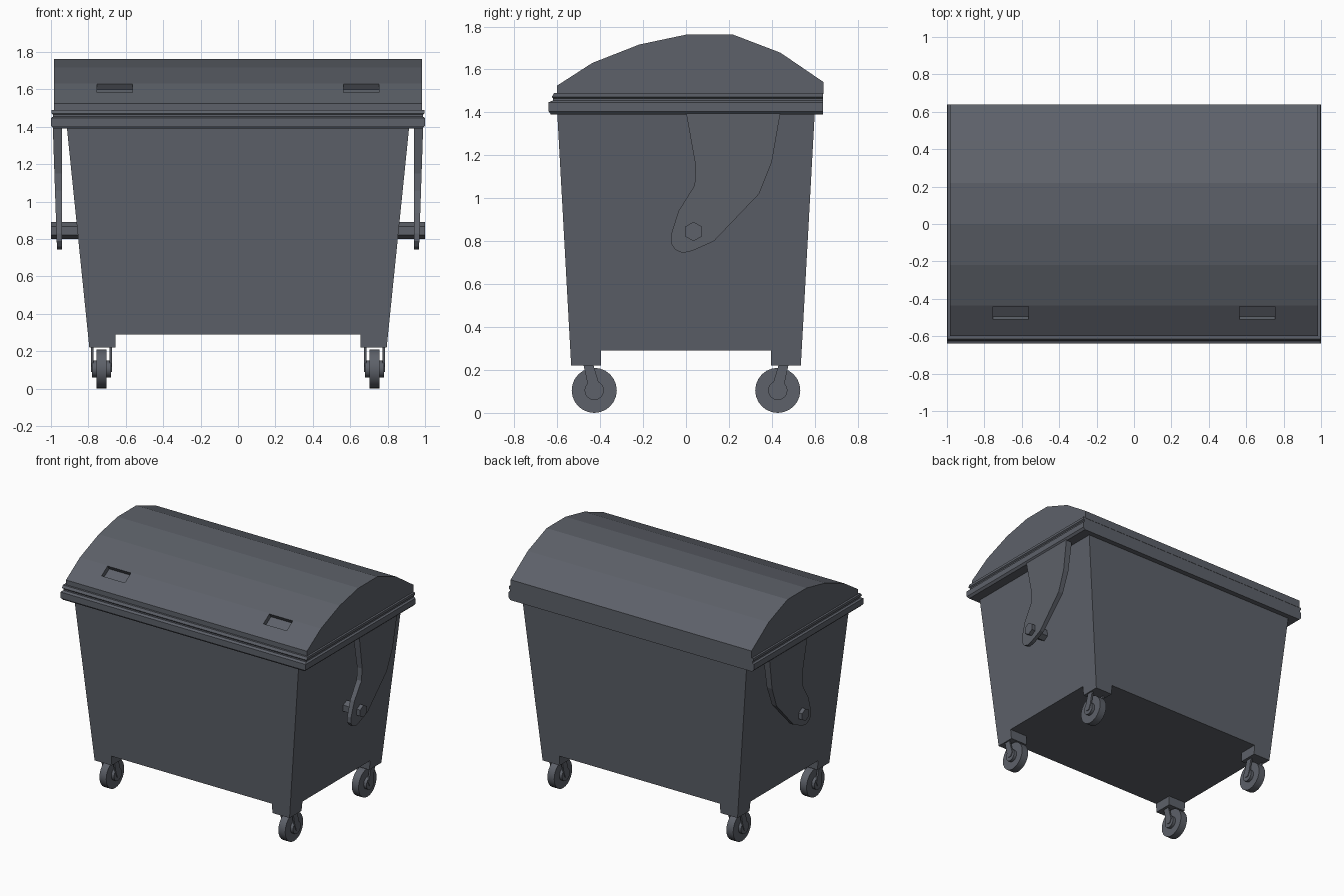
import bpy, bmesh, math
from mathutils import Matrix, Vector

if "Cube" in bpy.data.objects:
    bpy.data.objects.remove(bpy.data.objects["Cube"])

grey = bpy.data.materials.new("slate grey")
grey.diffuse_color = (0.11, 0.12, 0.142, 1)
grey.use_nodes = True
grey.node_tree.nodes["Principled BSDF"].inputs["Base Color"].default_value = grey.diffuse_color


def finish(name, bm):
    bmesh.ops.recalc_face_normals(bm, faces=bm.faces)
    me = bpy.data.meshes.new(name)
    bm.to_mesh(me)
    bm.free()
    me.materials.append(grey)
    ob = bpy.data.objects.new(name, me)
    bpy.context.collection.objects.link(ob)
    return ob


def prism(name, pts, x0, x1):
    """Extrude a (y, z) outline from x0 to x1; each x may be a function of z."""
    bm = bmesh.new()
    fx = [x if callable(x) else (lambda z, x=x: x) for x in (x0, x1)]
    a, b = [[bm.verts.new((f(z), y, z)) for y, z in pts] for f in fx]
    bm.faces.new(a)
    bm.faces.new(b)
    n = len(pts)
    for i in range(n):
        j = (i + 1) % n
        bm.faces.new((a[i], a[j], b[j], b[i]))
    return finish(name, bm)


def loft(name, rects):
    """Stack of rectangles (x0, x1, y0, y1, z), capped at both ends."""
    bm = bmesh.new()
    rings = [[bm.verts.new(p) for p in
              ((x0, y0, z), (x1, y0, z), (x1, y1, z), (x0, y1, z))]
             for x0, x1, y0, y1, z in rects]
    bm.faces.new(rings[0])
    bm.faces.new(rings[-1])
    for a, b in zip(rings, rings[1:]):
        for i in range(4):
            j = (i + 1) % 4
            bm.faces.new((a[i], a[j], b[j], b[i]))
    return finish(name, bm)


def circle(y, z, r, n):
    return [(y + r * math.sin(2 * math.pi * i / n), z + r * math.cos(2 * math.pi * i / n))
            for i in range(n)]


def half_x(z):
    return 0.795 + (z - 0.22) * 0.102


def half_y(z):
    return 0.535 + (z - 0.22) * 0.055


# Tapered container
loft("container_body", [(-half_x(z), half_x(z), -half_y(z), half_y(z), z) for z in (0.29, 1.42)])

# Stepped rim with a groove along the front and sides
rim = [(0.985, -0.63, 1.39), (1.0, -0.64, 1.405), (1.0, -0.64, 1.447), (0.988, -0.62, 1.455),
       (0.988, -0.62, 1.465), (0.998, -0.625, 1.472), (0.998, -0.615, 1.49)]
loft("rim", [(-x, x, y, 0.638, z) for x, y, z in rim])

# Faceted domed lid
lid = prism("lid", [(-0.60, 1.485), (-0.60, 1.525), (-0.437, 1.63), (-0.218, 1.716), (0, 1.762),
                    (0.22, 1.762), (0.44, 1.678), (0.597, 1.571), (0.64, 1.542), (0.64, 1.485)],
            -0.983, 0.983)

# Grip pockets cut square to the lower front panel
tilt = math.atan2(0.105, 0.163)
for side in (-1, 1):
    bm = bmesh.new()
    bmesh.ops.create_cube(bm, size=1, matrix=Matrix.Translation((side * 0.66, -0.476, 1.605))
                          @ Matrix.Rotation(tilt, 4, 'X') @ Matrix.Diagonal((0.19, 0.084, 0.066, 1)))
    cutter = finish("pocket_cutter", bm)
    cutter.hide_render = True
    mod = lid.modifiers.new("pocket", 'BOOLEAN')
    mod.object = cutter
    mod.operation = 'DIFFERENCE'
    mod.solver = 'EXACT'
    bpy.context.view_layer.objects.active = lid
    bpy.ops.object.modifier_apply(modifier=mod.name)
    bpy.data.objects.remove(cutter)

# Side lifting arms with hexagonal pins
arm = [(0.0, 1.40), (0.045, 1.15), (0.04, 1.06), (-0.035, 0.94), (-0.07, 0.83), (-0.07, 0.79),
       (-0.05, 0.76), (-0.015, 0.745), (0.03, 0.755), (0.13, 0.80), (0.34, 1.02), (0.40, 1.17),
       (0.44, 1.40)]
for side, tag in ((-1, "left"), (1, "right")):
    prism(tag + "_lifting_arm", arm, side * 0.94,
          lambda z, s=side: s * (0.968 + (z - 0.75) * 0.034))
    prism(tag + "_lifting_pin", circle(0.035, 0.845, 0.045, 6), side * 0.84, side * 1.0)

# Corner feet and castors
for sx, xt in ((-1, "left"), (1, "right")):
    for sy, yt in ((-1, "front"), (1, "back")):
        tag = yt + "_" + xt
        loft(tag + "_foot", [(sx * 0.655, sx * half_x(z), sy * 0.395, sy * half_y(z), z)
                             for z in (0.22, 0.295)])
        cy, cz = sy * 0.4275, 0.105
        for part, r, w in (("wheel", 0.105, 0.0275), ("hub", 0.045, 0.05)):
            ob = prism(tag + "_" + part, circle(cy, cz, r, 24), sx * 0.73 - w, sx * 0.73 + w)
            bpy.ops.object.select_all(action='DESELECT')
            ob.select_set(True)
            bpy.context.view_layer.objects.active = ob
            bpy.ops.object.shade_smooth_by_angle(angle=math.radians(35))
        # Slanted fork cheeks either side of the wheel
        fork = [(sy * y, z) for y, z in ((0.478, 0.225), (0.457, 0.13), (0.44, 0.09),
                                         (0.415, 0.09), (0.40, 0.12), (0.432, 0.225))]
        for e, name in ((-1, "inner"), (1, "outer")):
            xc = sx * (0.73 + e * 0.049)
            prism(tag + "_fork_" + name, fork, xc - 0.006, xc + 0.006)
